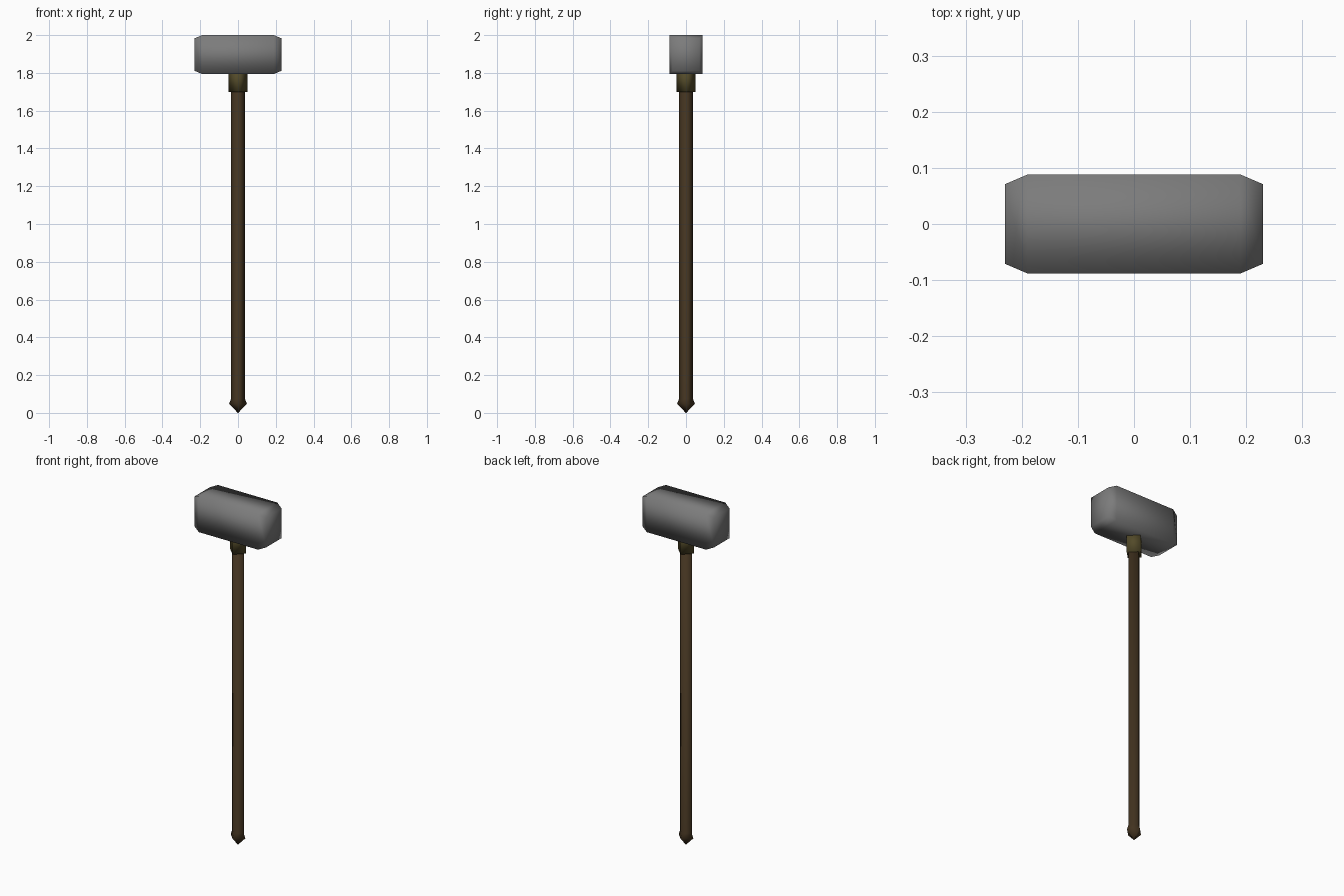
import bpy, bmesh

if "Cube" in bpy.data.objects:
    bpy.data.objects.remove(bpy.data.objects["Cube"])


def material(name, colour):
    mat = bpy.data.materials.new(name)
    mat.diffuse_color = (*colour, 1)
    mat.use_nodes = True
    mat.node_tree.nodes["Principled BSDF"].inputs["Base Color"].default_value = mat.diffuse_color
    return mat


def loft(name, rings, mat):
    """Skin four-cornered rings in order, cap both ends, shade smooth."""
    bm = bmesh.new()
    loops = [[bm.verts.new(p) for p in ring] for ring in rings]
    for a, b in zip(loops, loops[1:]):
        for i in range(4):
            j = (i + 1) % 4
            bm.faces.new((a[i], a[j], b[j], b[i]))
    bm.faces.new(loops[0])
    bm.faces.new(loops[-1])
    bmesh.ops.remove_doubles(bm, verts=bm.verts, dist=1e-5)
    bmesh.ops.recalc_face_normals(bm, faces=bm.faces)
    for f in bm.faces:
        f.smooth = True
    mesh = bpy.data.meshes.new(name)
    bm.to_mesh(mesh)
    bm.free()
    mesh.materials.append(mat)
    obj = bpy.data.objects.new(name, mesh)
    bpy.context.collection.objects.link(obj)
    return obj


def diamond(r, z):
    return [(r, 0, z), (0, r, z), (-r, 0, z), (0, -r, z)]


def slab(x, hy, hz, zc=1.897):
    return [(x, -hy, zc - hz), (x, hy, zc - hz), (x, hy, zc + hz), (x, -hy, zc + hz)]


wood = material("dark_wood", (0.055, 0.033, 0.014))
brass = material("aged_brass", (0.085, 0.068, 0.022))
iron = material("iron", (0.2, 0.2, 0.2))

# Square handle set cornerwise, with a flared pointed butt
loft("handle", [diamond(0.001, 0), diamond(0.047, 0.048), diamond(0.037, 0.075),
                diamond(0.037, 1.72)], wood)

# Collar under the head
loft("collar", [diamond(0.05, 1.70), diamond(0.05, 1.82)], brass)

# Block head with tapered striking ends
loft("head", [slab(-0.23, 0.071, 0.086), slab(-0.19, 0.088, 0.103),
              slab(0.19, 0.088, 0.103), slab(0.23, 0.071, 0.086)], iron)
